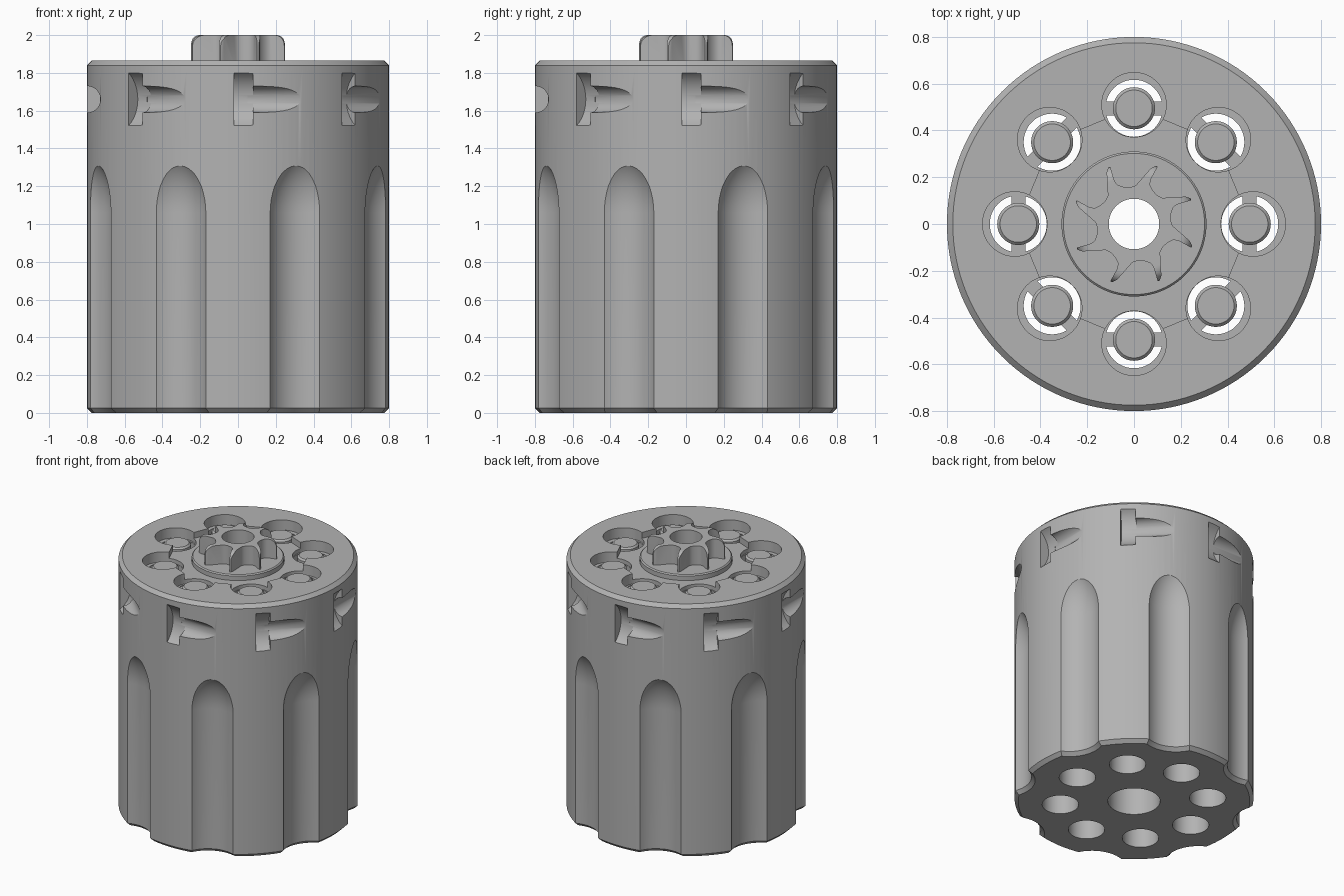
import bpy, bmesh, math
from mathutils import Matrix

cube = bpy.data.objects.get("Cube")
if cube:
    bpy.data.objects.remove(cube)

steel = bpy.data.materials.new("grey_steel")
steel.use_nodes = True
grey = (0.45, 0.45, 0.45, 1)
steel.diffuse_color = grey
steel.node_tree.nodes["Principled BSDF"].inputs["Base Color"].default_value = grey


def skin(bm, rings, mat):
    """Join rings of points into a closed solid."""
    loops = [[bm.verts.new(mat @ Matrix.Translation(p).translation) for p in ring] for ring in rings]
    n = len(loops[0])
    for a, b in zip(loops, loops[1:]):
        for i in range(n):
            j = (i + 1) % n
            bm.faces.new((a[i], a[j], b[j], b[i]))
    bm.faces.new(loops[0][::-1])
    bm.faces.new(loops[-1])


def lathe(bm, profile, mat=Matrix(), segs=48):
    turn = [math.tau * i / segs for i in range(segs)]
    skin(bm, [[(r * math.cos(a), r * math.sin(a), z) for a in turn] for r, z in profile], mat)


def prism(bm, outline, z0, z1, mat=Matrix()):
    skin(bm, [[(x, y, z) for x, y in outline] for z in (z0, z1)], mat)


def polar(r, degrees):
    a = math.radians(degrees)
    return r * math.cos(a), r * math.sin(a)


def make(name, build):
    bm = bmesh.new()
    build(bm)
    bmesh.ops.recalc_face_normals(bm, faces=bm.faces)
    mesh = bpy.data.meshes.new(name)
    bm.to_mesh(mesh)
    bm.free()
    mesh.materials.append(steel)
    obj = bpy.data.objects.new(name, mesh)
    bpy.context.collection.objects.link(obj)
    return obj


def around(part, offset=0):
    """Repeat a part eight times; +x is outward, +y runs along the surface."""
    def build(bm):
        for k in range(8):
            part(bm, Matrix.Rotation(math.radians(45 * k + offset), 4, 'Z'))
    return build


def boolean(obj, cutter, operation='DIFFERENCE', keep=False):
    cutter.hide_render = True
    mod = obj.modifiers.new("cut", 'BOOLEAN')
    mod.object, mod.operation, mod.solver = cutter, operation, 'EXACT'
    bpy.context.view_layer.objects.active = obj
    bpy.ops.object.modifier_apply(modifier=mod.name)
    if not keep:
        bpy.data.objects.remove(cutter)


move = lambda x, y, z: Matrix.Translation((x, y, z))
sideways = Matrix.Rotation(math.radians(-90), 4, 'X')
TOP, PITCH = 1.865, 0.495

# Main drum with chamfered rims
drum = make("drum", lambda bm: lathe(
    bm, [(0.775, 0), (0.8, 0.025), (0.8, TOP - 0.025), (0.775, TOP)], segs=128))

# Long flutes with stretched round tops and a chamfered lower lip
cap = [(0.205 * math.cos(t), 1.06 + 0.33 * math.sin(t))
       for t in (math.pi / 2 * i / 14 for i in range(14))]
flute = [(0.24, -0.01), (0.205, 0.025)] + cap + [(0.004, 1.39)]
boolean(drum, make("flute_cutter", around(
    lambda bm, m: lathe(bm, flute, m @ move(0.935, 0, 0), 64), 22.5)))

# Stop notches, then the tapering troughs leading into them
boolean(drum, make("notch_cutter", around(
    lambda bm, m: lathe(bm, [(0.175, -0.05), (0.175, 0.05)], m @ move(0.905, 0.03, 1.66) @ sideways))))
boolean(drum, make("trough_cutter", around(
    lambda bm, m: lathe(bm, [(0.07, 0.05), (0.07, 0.42)], m @ move(0.798, 0, 1.66) @ sideways))))

# Eight-sided recess, chamber counterbores and chamber bores
boolean(drum, make("recess_cutter", lambda bm: prism(
    bm, [polar(0.498, 45 * k) for k in range(8)], TOP - 0.045, 2.1)))
boolean(drum, make("counterbore_cutter", around(
    lambda bm, m: lathe(bm, [(0.138, TOP - 0.075), (0.138, 2.1)], m @ move(0.51, 0, 0)))))
boolean(drum, make("bore_cutter", around(
    lambda bm, m: lathe(bm, [(0.122, -0.1), (0.122, 2.1)], m @ move(PITCH, 0, 0)))))

# Central disc and ratchet star
disc = make("extractor_disc", lambda bm: lathe(
    bm, [(0.31, TOP - 0.08), (0.31, TOP - 0.012), (0.302, TOP - 0.004)], segs=96))
tooth = [(0.267, 0), (0.2, 2), (0.18, 0), (0.166, -6), (0.157, -16),
         (0.165, -25), (0.25, -39.5), (0.266, -43)]
star_outline = [polar(r, 22.5 - 45 * k + a) for k in range(8) for r, a in tooth]
star = make("ratchet_star", lambda bm: prism(bm, star_outline, TOP - 0.06, 2.0))
dome = [(0.21 + 0.055 * math.cos(t), 1.945 + 0.055 * math.sin(t))
        for t in (math.pi / 2 * i / 6 for i in range(7))]
boolean(star, make("dome_cutter", lambda bm: lathe(bm, [(0.265, 1.7)] + dome, segs=96)), 'INTERSECT')

# Stepped centre bore through everything
bore = make("centre_bore_cutter", lambda bm: lathe(
    bm, [(0.175, -0.1), (0.175, 1.5), (0.108, 1.5), (0.108, 2.1)], segs=64))
for obj in (drum, disc):
    boolean(obj, bore, keep=True)
boolean(star, bore)


# Chamber plugs, each held by a bridge across its bore
def plug(bm, m):
    lathe(bm, [(0.085, 1.7), (0.09, 1.71), (0.09, 1.813), (0.078, 1.825)], m @ move(PITCH, 0, 0))


def bridge(bm, m):
    half = [(-0.03, -0.128), (0.03, -0.128), (0.03, 0.128), (-0.03, 0.128)]
    prism(bm, half, 1.73, 1.785, m @ move(PITCH, 0, 0))


plugs = make("chamber_plugs", around(plug))
bridges = make("plug_bridges", around(bridge))

# Smooth shading with crisp edges
for obj in (drum, disc, star, plugs, bridges):
    bpy.ops.object.select_all(action='DESELECT')
    obj.select_set(True)
    bpy.context.view_layer.objects.active = obj
    bpy.ops.object.shade_smooth_by_angle(angle=math.radians(30))
